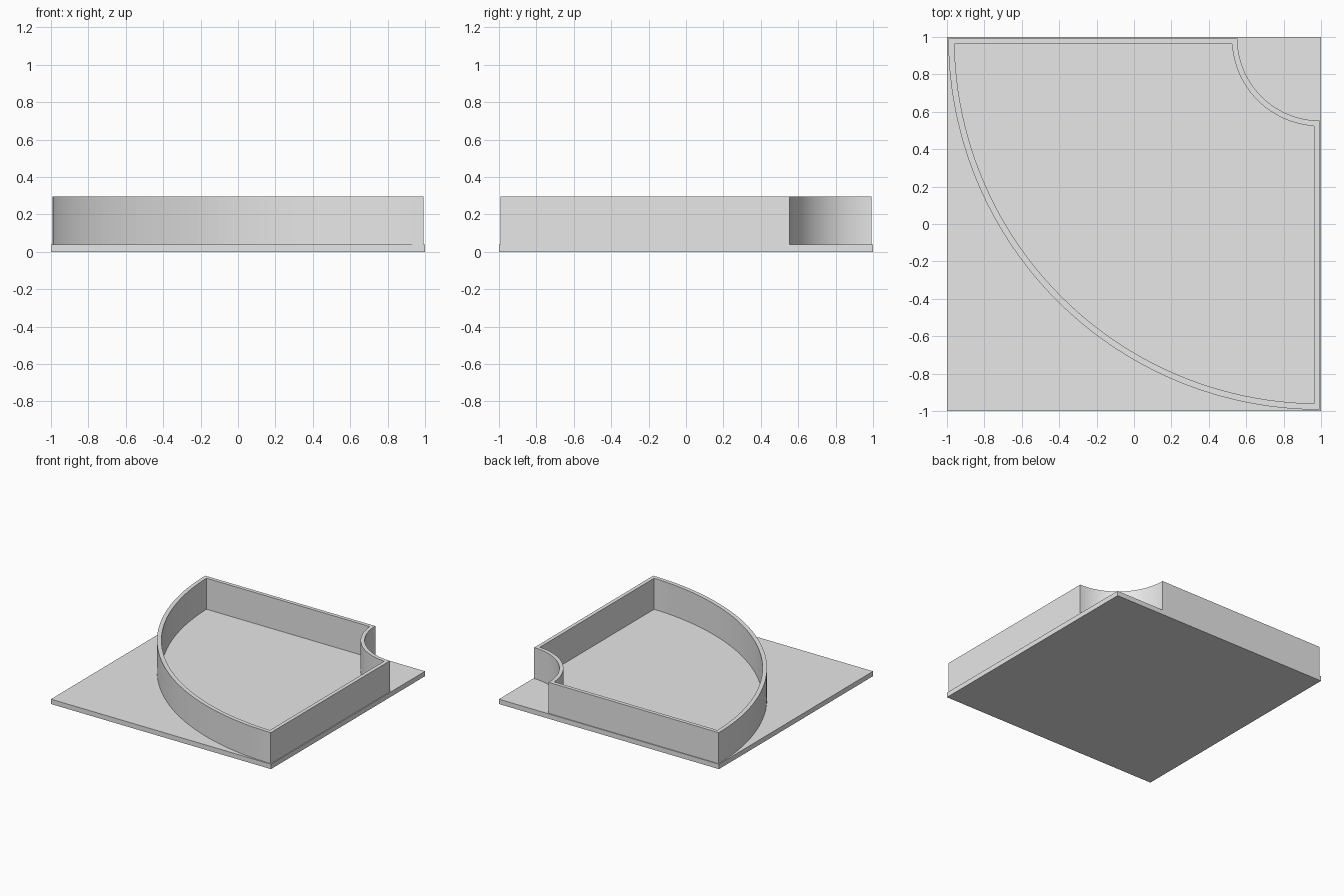
import bpy, bmesh, math

if "Cube" in bpy.data.objects:
    bpy.data.objects.remove(bpy.data.objects["Cube"])

GREY = bpy.data.materials.new("light grey")
GREY.diffuse_color = (0.8, 0.8, 0.8, 1)
GREY.use_nodes = True
GREY.node_tree.nodes["Principled BSDF"].inputs["Base Color"].default_value = GREY.diffuse_color

BASE_TOP, WALL_TOP = 0.04, 0.295
CORNER = 0.993          # centre of both arcs in x and y
SEGMENTS = 48


def add_object(name, bm):
    bmesh.ops.recalc_face_normals(bm, faces=bm.faces)
    mesh = bpy.data.meshes.new(name)
    bm.to_mesh(mesh)
    bm.free()
    mesh.materials.append(GREY)
    obj = bpy.data.objects.new(name, mesh)
    bpy.context.collection.objects.link(obj)
    return obj


def arc(radius, inset, reverse=False):
    """Quarter arc around the corner, trimmed where it meets the straight walls."""
    trim = math.asin(inset / radius)
    start, end = math.pi + trim, 1.5 * math.pi - trim
    if not reverse:
        start, end = end, start
    return [(CORNER + radius * math.cos(start + (end - start) * i / SEGMENTS),
             CORNER + radius * math.sin(start + (end - start) * i / SEGMENTS))
            for i in range(SEGMENTS + 1)]


def outline(big, small, inset):
    """Quarter-ring outline: large arc, back wall, small arc, right wall."""
    return arc(big, inset) + arc(small, inset, reverse=True)


# Square base plate
bm = bmesh.new()
bmesh.ops.create_cube(bm, size=1)
bmesh.ops.scale(bm, verts=bm.verts, vec=(2, 2, BASE_TOP))
bmesh.ops.translate(bm, verts=bm.verts, vec=(0, 0, BASE_TOP / 2))
add_object("base_plate", bm)

# Thin upright wall following the quarter-ring outline
bm = bmesh.new()
outer = outline(1.986, 0.44, 0.0)
inner = outline(1.953, 0.47, 0.031)
loops = [[bm.verts.new((x, y, z)) for x, y in pts]
         for pts, z in ((outer, BASE_TOP), (outer, WALL_TOP),
                        (inner, WALL_TOP), (inner, BASE_TOP))]
count = len(outer)
for k in range(4):
    a, b = loops[k], loops[(k + 1) % 4]
    for i in range(count):
        j = (i + 1) % count
        bm.faces.new((a[i], a[j], b[j], b[i]))
add_object("curved_wall", bm)
